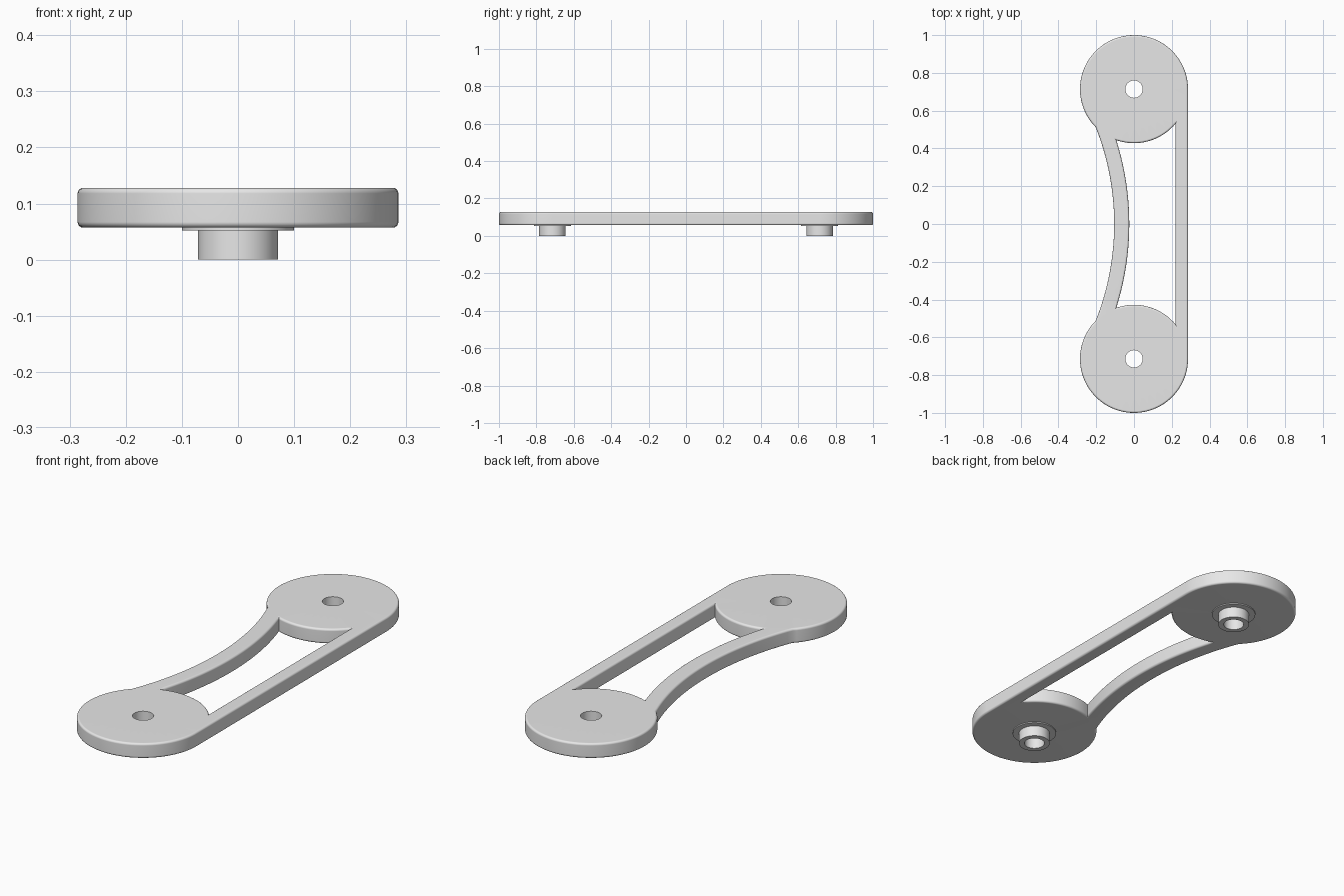
import bpy
import bmesh
from math import atan2, cos, sin, pi, tau, acos
from mathutils import Vector
from mathutils.geometry import intersect_sphere_sphere_2d

if "Cube" in bpy.data.objects:
    bpy.data.objects.remove(bpy.data.objects["Cube"])

DISC_Y, DISC_R = 0.714, 0.286        # end discs
HOLE_R = 0.046                       # pin holes
BOTTOM, TOP = 0.057, 0.128           # plate heights
BAR_INNER_X = 0.22                   # inner side of the straight bar
BOW = Vector((-1.495, 0))            # centre of the curved bar
BOW_NEAR, BOW_FAR = 1.39, 1.47
disc = Vector((0, DISC_Y))

grey = bpy.data.materials.new("light grey")
grey.use_nodes = True
grey.diffuse_color = (0.8, 0.8, 0.8, 1)
grey.node_tree.nodes["Principled BSDF"].inputs["Base Color"].default_value = (0.8, 0.8, 0.8, 1)


def arc(centre, radius, start, end, steps):
    angles = [start + (end - start) * i / steps for i in range(steps + 1)]
    return [(centre[0] + radius * cos(a), centre[1] + radius * sin(a)) for a in angles]


def outline(start, bow_radius):
    """Disc edge, then the curved bar, mirrored front to back."""
    hits = intersect_sphere_sphere_2d(disc, DISC_R, BOW, bow_radius)
    neck = min(hits, key=lambda p: p.y)
    end = atan2(neck.y - DISC_Y, neck.x) % tau
    half = arc(disc, DISC_R, start, end, max(16, int(abs(end - start) * 16)))
    bow_angle = atan2(neck.y, neck.x - BOW.x)
    half += arc(BOW, bow_radius, bow_angle, 0, 20)[1:]
    return half + [(x, -y) for x, y in half[-2::-1]]


def finish(bm, name):
    bmesh.ops.recalc_face_normals(bm, faces=bm.faces[:])
    mesh = bpy.data.meshes.new(name)
    bm.to_mesh(mesh)
    bm.free()
    mesh.materials.append(grey)
    obj = bpy.data.objects.new(name, mesh)
    bpy.context.collection.objects.link(obj)
    bpy.ops.object.select_all(action="DESELECT")
    obj.select_set(True)
    bpy.context.view_layer.objects.active = obj
    bpy.ops.object.shade_smooth_by_angle(angle=pi / 6)
    return obj


# Link plate: outer edge, window between the bars, and two pin holes
loops = [
    outline(0, BOW_FAR - 0.08),
    outline(tau - acos(BAR_INNER_X / DISC_R), BOW_FAR),
    arc((0, DISC_Y), HOLE_R, 0, tau, 32)[:-1],
    arc((0, -DISC_Y), HOLE_R, 0, tau, 32)[:-1],
]
bm = bmesh.new()
for loop in loops:
    verts = [bm.verts.new((x, y, BOTTOM)) for x, y in loop]
    for i, v in enumerate(verts):
        bm.edges.new((verts[i - 1], v))
bmesh.ops.triangle_fill(bm, use_beauty=True, edges=bm.edges[:], normal=(0, 0, 1))
raised = bmesh.ops.extrude_face_region(bm, geom=bm.faces[:])["geom"]
bmesh.ops.translate(bm, vec=(0, 0, TOP - BOTTOM),
                    verts=[g for g in raised if isinstance(g, bmesh.types.BMVert)])
bmesh.ops.recalc_face_normals(bm, faces=bm.faces[:])


def is_rim(edge):
    """Top and bottom edges of the walls, leaving the pin holes crisp."""
    if len(edge.link_faces) != 2:
        return False
    flat = [abs(f.normal.z) > 0.5 for f in edge.link_faces]
    x, y, z = edge.verts[0].co
    return flat[0] != flat[1] and Vector((x, abs(y) - DISC_Y)).length > 0.1


bmesh.ops.bevel(bm, geom=[e for e in bm.edges if is_rim(e)], offset=0.01,
                offset_type="OFFSET", segments=4, profile=0.5,
                affect="EDGES", clamp_overlap=False)
plate = finish(bm, "link_plate")
plate.modifiers.new("even_shading", "WEIGHTED_NORMAL").keep_sharp = True

# Hollow pin with a thin shoulder under each disc
PROFILE = [(0.1, BOTTOM), (0.1, 0.052), (0.071, 0.052),
           (0.071, 0), (HOLE_R, 0), (HOLE_R, BOTTOM)]
for name, y in (("back_pin", DISC_Y), ("front_pin", -DISC_Y)):
    bm = bmesh.new()
    rings = [[bm.verts.new((px, py, z)) for px, py in arc((0, y), r, 0, tau, 32)[:-1]]
             for r, z in PROFILE]
    for a, b in zip(rings, rings[1:]):
        for i in range(len(a)):
            bm.faces.new((a[i - 1], a[i], b[i], b[i - 1]))
    finish(bm, name)
